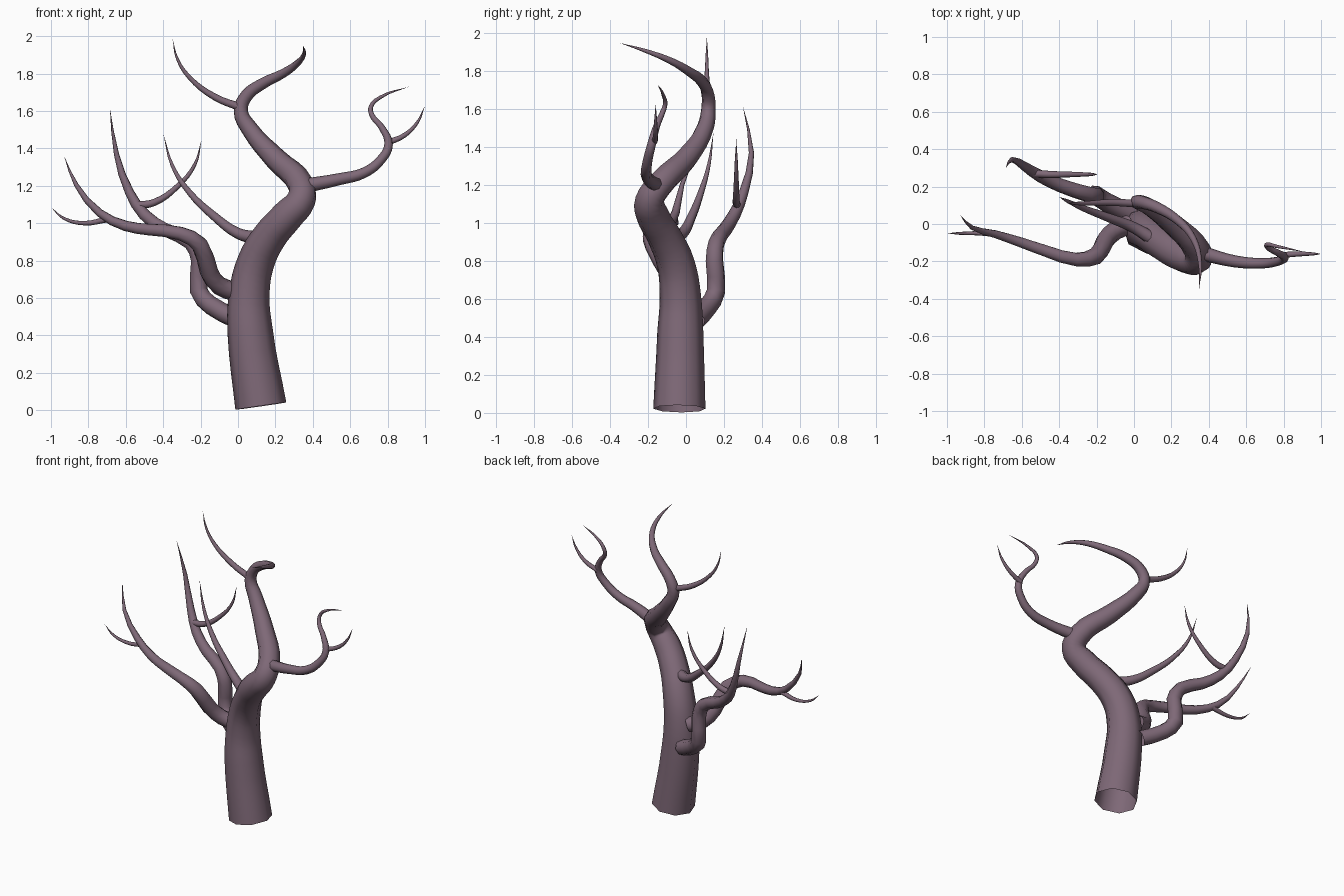
import bpy

bark = bpy.data.materials.new("mauve bark")
bark.diffuse_color = (0.21, 0.14, 0.185, 1)


def limb(name, pts, steps=4):
    """Eight-sided open tube through (x, y, z, radius) points, tapering to a tip."""
    cu = bpy.data.curves.new(name + "_path", "CURVE")
    cu.dimensions = "3D"
    cu.bevel_depth = 1.0
    cu.bevel_resolution = 2
    cu.resolution_u = steps
    sp = cu.splines.new("BEZIER")
    sp.bezier_points.add(len(pts) - 1)
    for bp, (x, y, z, r) in zip(sp.bezier_points, pts):
        bp.co = (x, y, z)
        bp.radius = r
        bp.handle_left_type = bp.handle_right_type = "AUTO"
    tmp = bpy.data.objects.new(name + "_path", cu)
    bpy.context.collection.objects.link(tmp)
    dg = bpy.context.evaluated_depsgraph_get()
    me = bpy.data.meshes.new_from_object(tmp.evaluated_get(dg))
    bpy.data.objects.remove(tmp)
    ob = bpy.data.objects.new(name, me)
    bpy.context.collection.objects.link(ob)
    me.materials.clear()
    me.materials.append(bark)
    for p in me.polygons:
        p.use_smooth = True
        p.material_index = 0
    return ob


# Trunk, winding up into the curled crown
limb("trunk", [
    (.122, -.035, .022, .138), (.065, -.03, .42, .122), (.06, -.03, .62, .109),
    (.095, -.055, .79, .1), (.17, -.115, .93, .092), (.265, -.175, 1.04, .087),
    (.338, -.19, 1.125, .078), (.335, -.135, 1.205, .071), (.2, .005, 1.345, .06),
    (.065, .1, 1.5, .046), (.015, .118, 1.6, .038), (.045, .115, 1.68, .034),
    (.13, .085, 1.745, .03), (.24, .015, 1.8, .024), (.318, -.08, 1.855, .018),
    (.353, -.205, 1.905, .011), (.348, -.35, 1.95, 0)])

# Upper left twig
limb("crown_twig", [
    (.01, .11, 1.62, .021), (-.125, .115, 1.675, .018), (-.26, .11, 1.78, .012),
    (-.325, .11, 1.88, .007), (-.35, .11, 1.985, 0)])

# Right branch and its twig
limb("right_branch", [
    (.36, -.155, 1.2, .039), (.54, -.2, 1.235, .032), (.675, -.21, 1.27, .028),
    (.765, -.2, 1.34, .025), (.805, -.18, 1.42, .023), (.77, -.155, 1.51, .018),
    (.715, -.125, 1.58, .014), (.712, -.11, 1.625, .012), (.765, -.12, 1.675, .009),
    (.915, -.15, 1.73, 0)])
limb("right_twig", [
    (.8, -.165, 1.43, .016), (.89, -.16, 1.47, .013), (.96, -.16, 1.54, .008),
    (1.0, -.16, 1.63, 0)])

# Middle left branch
limb("middle_branch", [
    (.1, -.08, .92, .036), (0, -.02, .945, .03), (-.125, .03, 1.035, .024),
    (-.26, .08, 1.165, .017), (-.35, .12, 1.305, .01), (-.4, .145, 1.48, 0)])

# Front left branch and its twig
limb("front_left_branch", [
    (-.02, .0, .635, .052), (-.1, -.035, .665, .051), (-.155, -.09, .74, .05),
    (-.205, -.172, .885, .047), (-.31, -.19, .945, .038), (-.47, -.145, .965, .033),
    (-.6, -.1, .985, .029), (-.74, -.055, 1.055, .022), (-.865, -.02, 1.205, .012),
    (-.93, .05, 1.36, 0)], 2)
limb("front_left_twig", [
    (-.7, -.06, 1.02, .016), (-.82, -.05, 1.0, .012), (-.93, -.05, 1.025, .008),
    (-1.0, -.05, 1.085, 0)])

# Back left branch and its twig
limb("back_left_branch", [
    (-.01, .05, .49, .053), (-.145, .115, .56, .051), (-.21, .158, .64, .05),
    (-.205, .15, .8, .048), (-.25, .16, .895, .043), (-.39, .205, .965, .038),
    (-.5, .255, 1.045, .033), (-.58, .305, 1.165, .025), (-.65, .345, 1.37, .014),
    (-.685, .3, 1.615, 0)], 2)
limb("back_left_twig", [
    (-.54, .27, 1.095, .021), (-.45, .265, 1.11, .019), (-.32, .265, 1.2, .014),
    (-.23, .265, 1.315, .009), (-.195, .265, 1.445, 0)])
